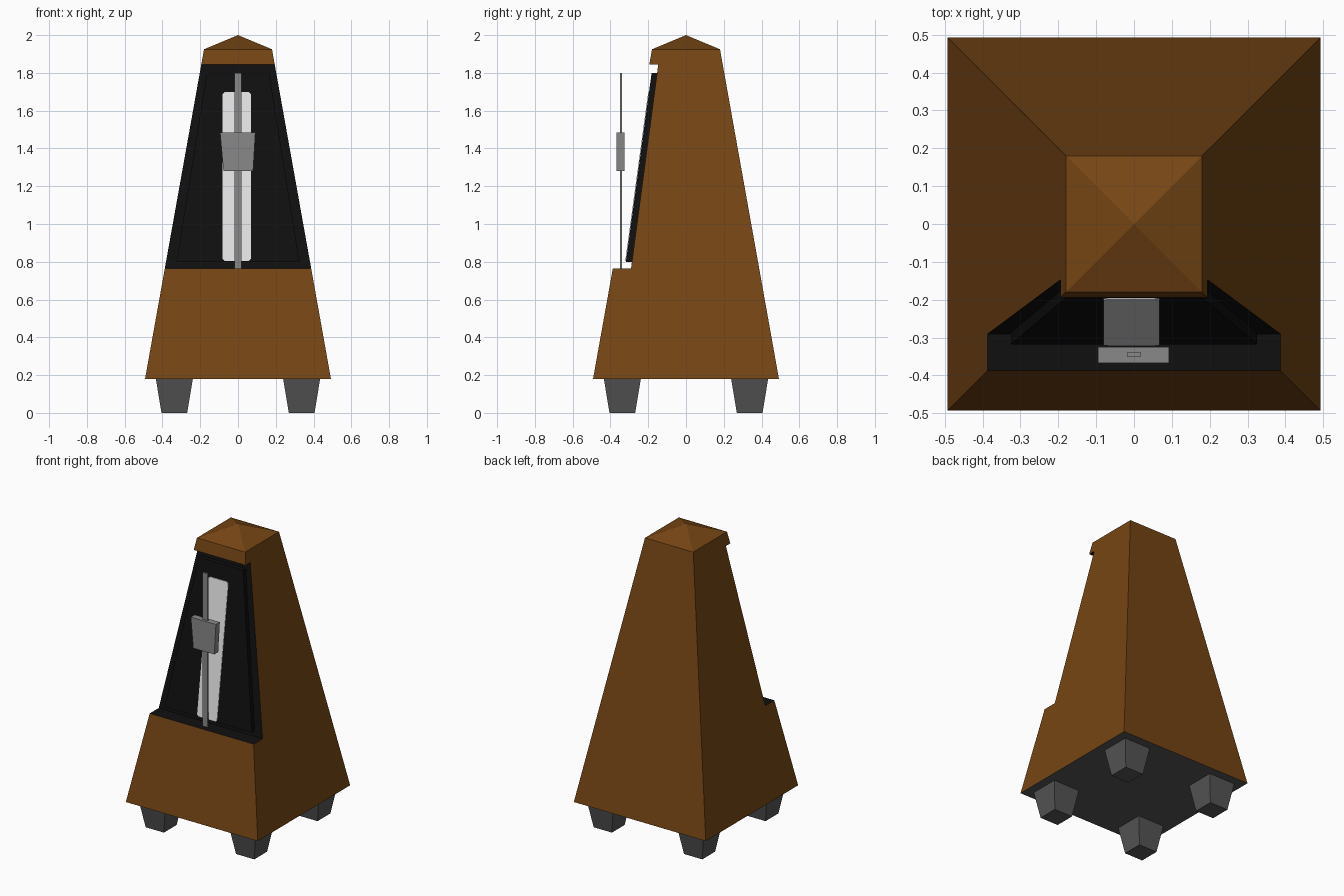
import bpy, bmesh

if "Cube" in bpy.data.objects:
    bpy.data.objects.remove(bpy.data.objects["Cube"])


def material(name, r, g, b):
    m = bpy.data.materials.new(name)
    m.diffuse_color = (r, g, b, 1)
    m.use_nodes = True
    m.node_tree.nodes["Principled BSDF"].inputs["Base Color"].default_value = m.diffuse_color
    return m


WOOD = material("brown_wood", 0.18, 0.06, 0.007)
BLACK = material("black", 0.005, 0.005, 0.005)
DARK = material("dark_grey", 0.09, 0.09, 0.09)
STEEL = material("steel_grey", 0.25, 0.25, 0.25)
WHITE = material("scale_white", 0.8, 0.8, 0.8)


def finish(name, bm, *mats):
    bmesh.ops.recalc_face_normals(bm, faces=bm.faces)
    me = bpy.data.meshes.new(name)
    bm.to_mesh(me)
    bm.free()
    for m in mats:
        me.materials.append(m)
    ob = bpy.data.objects.new(name, me)
    bpy.context.collection.objects.link(ob)
    return ob


def loft(name, bottom, top, mat):
    """Solid between two rings of points."""
    bm = bmesh.new()
    a = [bm.verts.new(p) for p in bottom]
    b = [bm.verts.new(p) for p in top]
    n = len(a)
    bm.faces.new(a)
    bm.faces.new(b)
    for i in range(n):
        j = (i + 1) % n
        bm.faces.new((a[i], a[j], b[j], b[i]))
    return finish(name, bm, mat)


def rect(x0, x1, y0, y1, z):
    return [(x0, y0, z), (x1, y0, z), (x1, y1, z), (x0, y1, z)]


# Tapered case: side profile with a front notch, width shrinking with height
def half(z):
    return 0.492 - (z - 0.18) * (0.492 - 0.18) / (1.925 - 0.18)


profile = [(-half(0.18), 0.18), (-half(0.765), 0.765), (-0.291, 0.765),
           (-0.147, 1.845), (-half(1.845), 1.845), (-half(1.925), 1.925),
           (half(1.925), 1.925), (half(0.18), 0.18)]
bm = bmesh.new()
left = [bm.verts.new((-half(z), y, z)) for y, z in profile]
right = [bm.verts.new((half(z), y, z)) for y, z in profile]
bm.faces.new(left)
bm.faces.new(right)
for i in range(8):
    j = (i + 1) % 8
    ring = (left[i], left[j], right[j], right[i])
    if i == 5:  # pyramid roof
        apex = bm.verts.new((0, 0, 2.0))
        for k in range(4):
            bm.faces.new((ring[k], ring[(k + 1) % 4], apex))
        continue
    f = bm.faces.new(ring)
    f.material_index = 1 if i in (1, 2, 3) else 2 if i == 7 else 0
finish("case", bm, WOOD, BLACK, DARK)

# Sloping black face panel in the notch
loft("face_panel", rect(-0.325, 0.325, -0.318, -0.284, 0.80),
     rect(-0.165, 0.165, -0.182, -0.150, 1.80), BLACK)


# White scale plate lying on the panel, with clipped corners
def panel_y(z):
    return -0.318 + (z - 0.80) * 0.136


x0, x1, z0, z1, c = -0.081, 0.068, 0.803, 1.70, 0.012
outline = [(x0 + c, z0), (x1 - c, z0), (x1, z0 + c), (x1, z1 - c),
           (x1 - c, z1), (x0 + c, z1), (x0, z1 - c), (x0, z0 + c)]
loft("scale_plate", [(x, panel_y(z) - 0.004, z) for x, z in outline],
     [(x, panel_y(z) + 0.003, z) for x, z in outline], WHITE)

# Pendulum rod and sliding weight
loft("pendulum_rod", rect(-0.019, 0.019, -0.35, -0.339, 0.765),
     rect(-0.019, 0.019, -0.35, -0.339, 1.80), STEEL)
loft("sliding_weight", rect(-0.077, 0.080, -0.367, -0.325, 1.28),
     rect(-0.095, 0.092, -0.367, -0.325, 1.485), STEEL)

# Four tapered feet
for sx, side in ((-1, "left"), (1, "right")):
    for sy, end in ((-1, "front"), (1, "back")):
        cx, cy = sx * 0.337, sy * 0.337
        b, t = 0.068, 0.098
        loft(f"{end}_{side}_foot", rect(cx - b, cx + b, cy - b, cy + b, 0),
             rect(cx - t, cx + t, cy - t, cy + t, 0.181), DARK)
